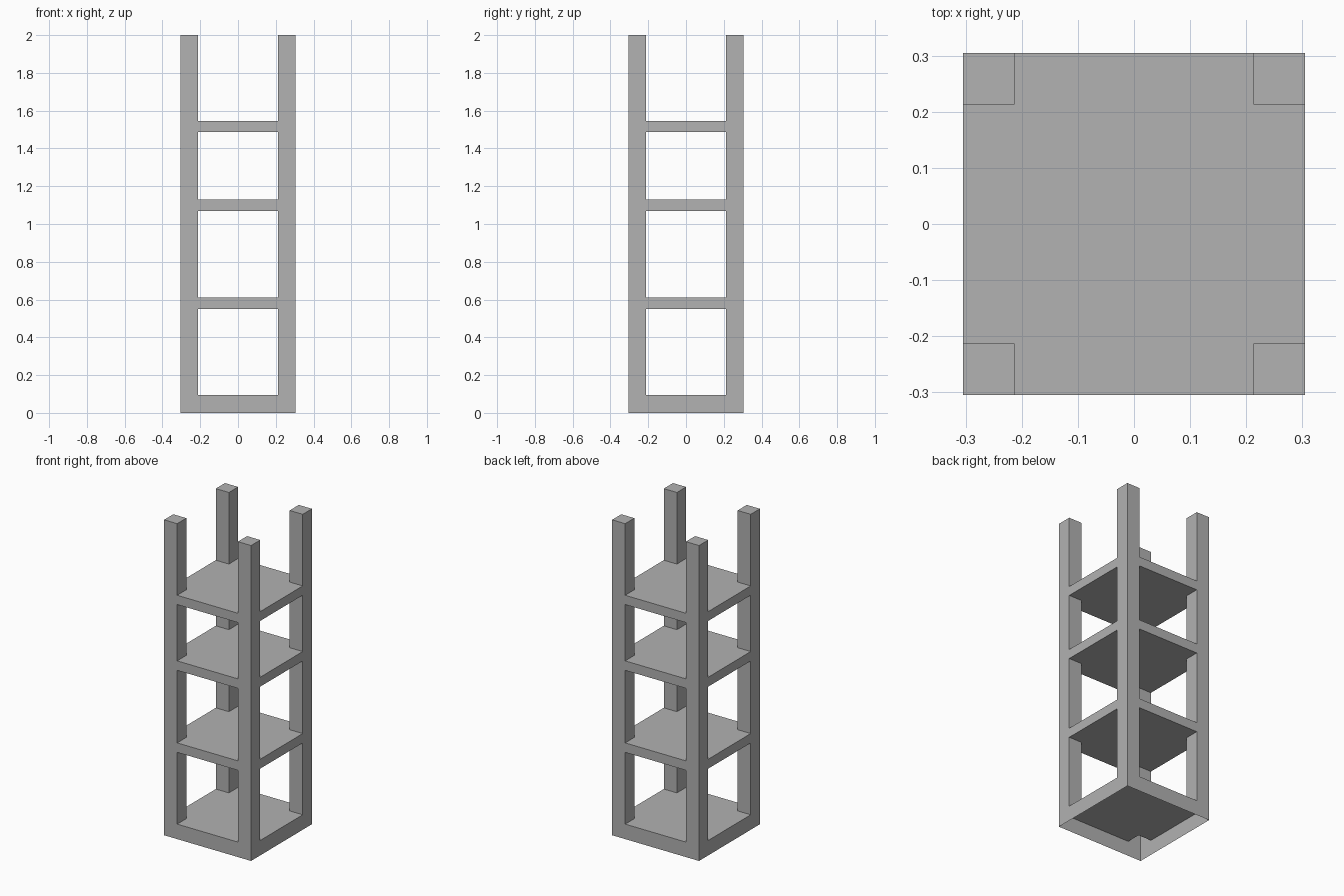
import bpy
import bmesh

if "Cube" in bpy.data.objects:
    bpy.data.objects.remove(bpy.data.objects["Cube"], do_unlink=True)

OUT, INN = 0.305, 0.213            # outer half width, inner edge of the posts
GRID = [-OUT, -INN, INN, OUT]      # plan lines shared by x and y
# Base top, then bottom and top of each shelf, then post tops
LEVELS = [0, 0.095, 0.55, 0.61, 1.07, 1.13, 1.487, 1.546, 2]


def solid(i, j, k):
    """Posts fill the corners; base and shelves fill every other level."""
    if not (0 <= i < 3 and 0 <= j < 3 and 0 <= k < len(LEVELS) - 1):
        return False
    return (i != 1 and j != 1) or k % 2 == 0


def cell_face(cell, axis, side):
    """Corners of one side of a cell, wound to face outward."""
    u, v = (axis + 1) % 3, (axis + 2) % 3
    corners = []
    for du, dv in ((0, 0), (1, 0), (1, 1), (0, 1)):
        p = list(cell)
        p[axis] += side
        p[u] += du
        p[v] += dv
        corners.append((GRID[p[0]], GRID[p[1]], LEVELS[p[2]]))
    return corners if side else corners[::-1]


# One continuous skin around posts, shelves and base, open underneath
bm = bmesh.new()
for k in range(len(LEVELS) - 1):
    for i in range(3):
        for j in range(3):
            if not solid(i, j, k):
                continue
            for axis in range(3):
                for side in (0, 1):
                    beyond = [i, j, k]
                    beyond[axis] += 1 if side else -1
                    if solid(*beyond) or beyond[2] < 0:
                        continue
                    bm.faces.new([bm.verts.new(c) for c in cell_face((i, j, k), axis, side)])
bmesh.ops.remove_doubles(bm, verts=bm.verts, dist=0.0001)

mesh = bpy.data.meshes.new("shelf_tower")
bm.to_mesh(mesh)
bm.free()
tower = bpy.data.objects.new("shelf_tower", mesh)
bpy.context.collection.objects.link(tower)

# Plain grey finish
grey = bpy.data.materials.new("plain_grey")
grey.use_nodes = True
colour = (0.445, 0.445, 0.445, 1)
grey.diffuse_color = colour
grey.node_tree.nodes["Principled BSDF"].inputs["Base Color"].default_value = colour
mesh.materials.append(grey)
